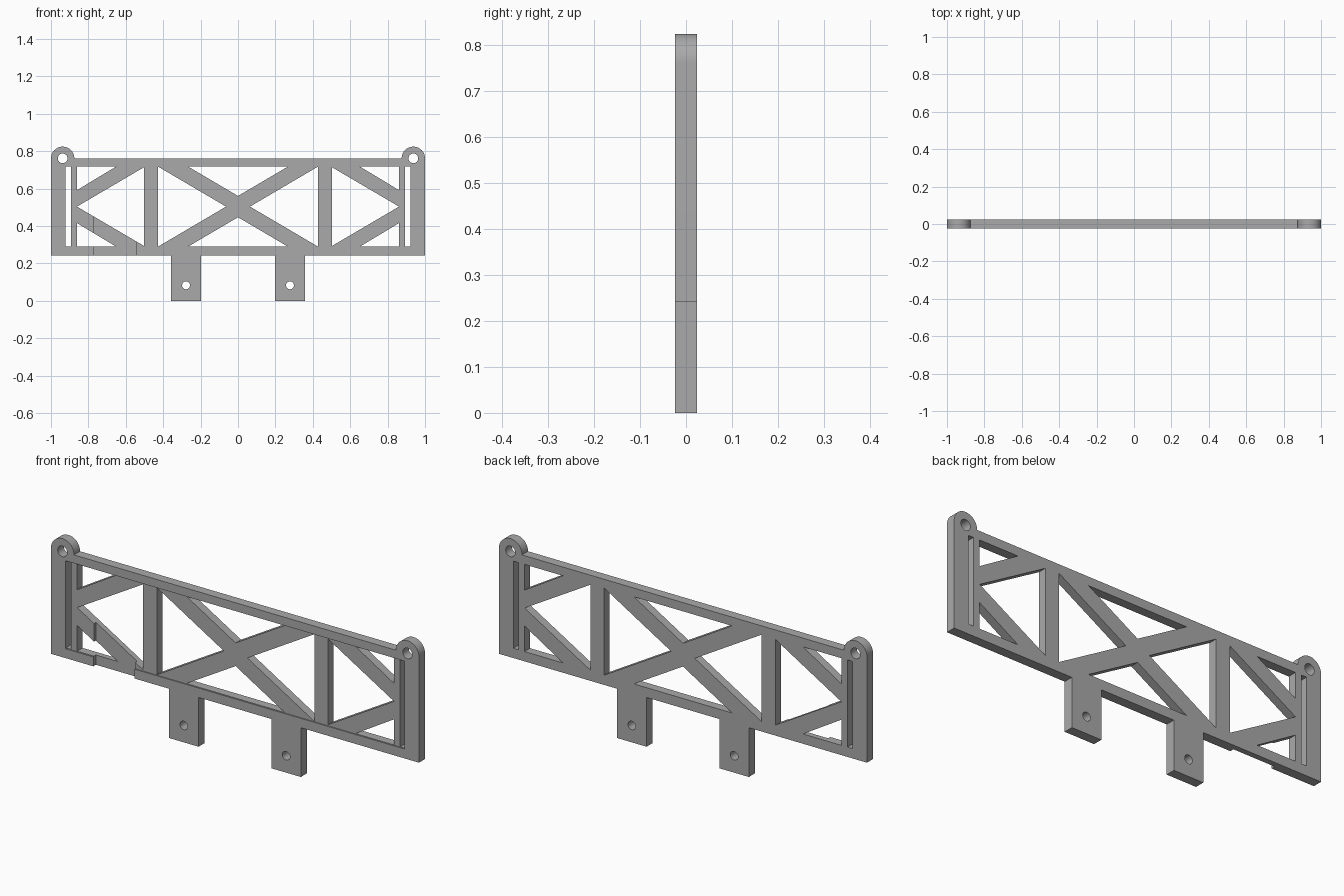
import bpy, bmesh, math

cube = bpy.data.objects.get("Cube")
if cube:
    bpy.data.objects.remove(cube, do_unlink=True)

HALF = 0.0235                      # half the plate thickness
BOTTOM, TOP = 0.242, 0.761         # outer rails
LOW, HIGH, MID = 0.29, 0.718, 0.504  # window limits
EAR_X, EAR_Z, EAR_R = 0.9375, 0.762, 0.0625

grey = bpy.data.materials.new("plain grey")
grey.use_nodes = True
grey.diffuse_color = (0.4, 0.4, 0.4, 1)
grey.node_tree.nodes["Principled BSDF"].inputs["Base Color"].default_value = (0.4, 0.4, 0.4, 1)


def arc(cx, cz, r, start, end, n):
    angles = [math.radians(start + (end - start) * i / n) for i in range(n + 1)]
    return [(cx + r * math.cos(a), cz + r * math.sin(a)) for a in angles]


def circle(cx, cz, r):
    return arc(cx, cz, r, 0, 360, 32)[:-1]


def mirror(points):
    return [(-x, z) for x, z in reversed(points)]


def flip(points):
    return [(x, 2 * MID - z) for x, z in reversed(points)]


def plate(name, loops):
    """Fill the outline minus its inner loops and thicken it, standing upright."""
    curve = bpy.data.curves.new(name, 'CURVE')
    curve.dimensions = '2D'
    curve.fill_mode = 'BOTH'
    curve.extrude = HALF
    for loop in loops:
        spline = curve.splines.new('POLY')
        spline.points.add(len(loop) - 1)
        for p, (x, z) in zip(spline.points, loop):
            p.co = (x, z, 0, 1)
        spline.use_cyclic_u = True
    temp = bpy.data.objects.new(name + "_curve", curve)
    bpy.context.collection.objects.link(temp)
    mesh = bpy.data.meshes.new_from_object(
        temp.evaluated_get(bpy.context.evaluated_depsgraph_get()))
    bpy.data.objects.remove(temp, do_unlink=True)
    bm = bmesh.new()
    bm.from_mesh(mesh)
    for v in bm.verts:
        x, y, z = v.co
        v.co = (x, -z, y)
    bmesh.ops.remove_doubles(bm, verts=bm.verts, dist=1e-5)
    bmesh.ops.recalc_face_normals(bm, faces=bm.faces)
    bm.to_mesh(mesh)
    bm.free()
    mesh.name = name
    mesh.materials.clear()
    mesh.materials.append(grey)
    obj = bpy.data.objects.new(name, mesh)
    bpy.context.collection.objects.link(obj)
    return obj


def cut_front(obj, x0, x1, z0, z1, depth):
    """Sink a rectangular area of the front face."""
    bpy.ops.mesh.primitive_cube_add(size=1, location=((x0 + x1) / 2, -HALF, (z0 + z1) / 2))
    box = bpy.context.object
    box.name = "recess_cutter"
    box.scale = (x1 - x0, 2 * depth, z1 - z0)
    box.hide_render = True
    box.data.materials.append(grey)
    mod = obj.modifiers.new("recess", 'BOOLEAN')
    mod.operation = 'DIFFERENCE'
    mod.solver = 'EXACT'
    mod.object = box
    bpy.context.view_layer.objects.active = obj
    bpy.ops.object.modifier_apply(modifier=mod.name)
    bpy.data.objects.remove(box, do_unlink=True)


# Outline: right half from the bottom centre to the top, then mirrored
half = [(0.198, BOTTOM), (0.198, 0), (0.358, 0), (0.358, BOTTOM), (1, BOTTOM)]
half += arc(EAR_X, EAR_Z, EAR_R, 0, 180, 28)
half += [(EAR_X - EAR_R, TOP)]
outline = half + mirror(half)

# Openings on one side: slot, corner triangle, side triangle, centre triangle
slot = [(0.894, LOW), (0.922, LOW), (0.922, HIGH), (0.894, HIGH)]
corner = [(0.861, LOW), (0.861, 0.416), (0.652, LOW)]
side = [(0.861, MID), (0.503, HIGH - 0.004), (0.503, LOW + 0.004)]
centre = [(0.064, MID), (0.428, LOW), (0.428, HIGH)]
ear_hole = circle(EAR_X, EAR_Z, 0.026)
tab_hole = circle(0.278, 0.083, 0.021)
openings = [slot, corner, flip(corner), side, centre, ear_hole, tab_hole]
openings += [mirror(o) for o in openings]

# Triangles above and below the crossing
lower = [(-0.267, LOW), (0.267, LOW), (0, 0.447)]
openings += [lower, flip(lower)]

bracket = plate("truss_bracket", [outline] + openings)

# Struts sit slightly behind the frame; a deeper step crosses the lower corner
cut_front(bracket, -0.92, 0.92, LOW - 0.002, HIGH + 0.002, 0.005)
cut_front(bracket, -0.77, -0.545, 0.2, 0.47, 0.02)

bpy.ops.object.select_all(action='DESELECT')
bracket.select_set(True)
bpy.context.view_layer.objects.active = bracket
bpy.ops.object.shade_smooth_by_angle(angle=math.radians(30))
